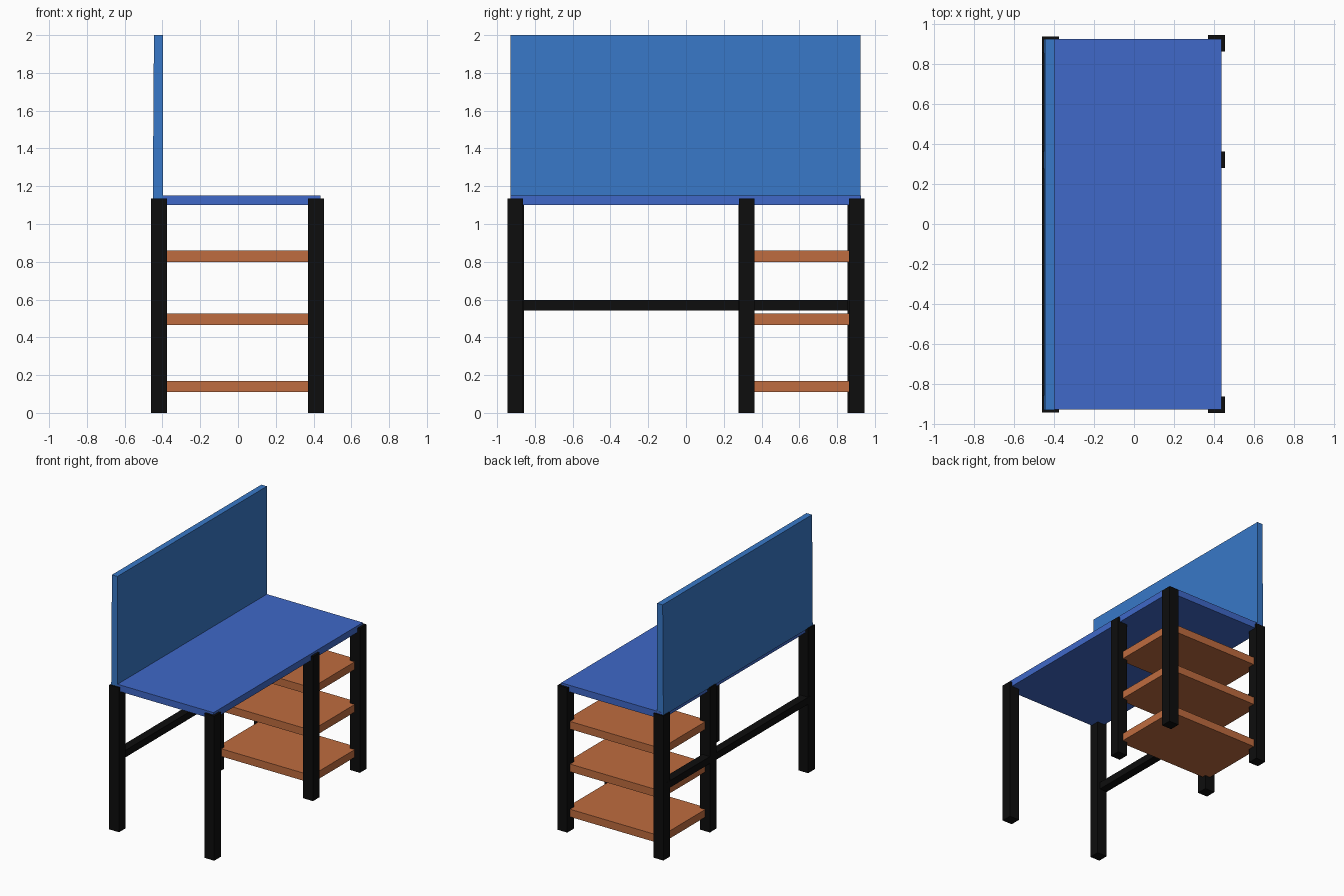
import bpy
import bmesh

if "Cube" in bpy.data.objects:
    bpy.data.objects.remove(bpy.data.objects["Cube"])


def material(name, color):
    m = bpy.data.materials.new(name)
    m.diffuse_color = (*color, 1)
    m.use_nodes = True
    m.node_tree.nodes["Principled BSDF"].inputs["Base Color"].default_value = m.diffuse_color
    return m


BLACK = material("black_metal", (0.004, 0.004, 0.004))
BOARD = material("board_blue", (0.04, 0.19, 0.58))
TOP = material("top_blue", (0.05, 0.14, 0.58))
WOOD = material("orange_wood", (0.52, 0.15, 0.05))


def box(name, x, y, z, mat):
    """Axis-aligned box from (min, max) ranges."""
    bm = bmesh.new()
    bmesh.ops.create_cube(bm, size=1)
    for v in bm.verts:
        v.co = [r[0] + (c + 0.5) * (r[1] - r[0]) for c, r in zip(v.co, (x, y, z))]
    mesh = bpy.data.meshes.new(name)
    bm.to_mesh(mesh)
    bm.free()
    mesh.materials.append(mat)
    obj = bpy.data.objects.new(name, mesh)
    bpy.context.collection.objects.link(obj)
    return obj


# Six square legs: a row of three on each long side
LEG_H = 1.135
for side, x, ys in (("left", -0.418, (-0.9, 0.32, 0.897)),
                    ("right", 0.413, (-0.904, 0.322, 0.904))):
    for pos, y in zip(("front", "middle", "back"), ys):
        box(f"{pos}_{side}_leg", (x - 0.0425, x + 0.0425),
            (y - 0.0415, y + 0.0415), (0, LEG_H), BLACK)

# Long rail between the left legs
box("side_rail", (-0.461, -0.395), (-0.9, 0.9), (0.542, 0.597), BLACK)

# Work surface and upright panel
box("table_top", (-0.44, 0.437), (-0.928, 0.926), (1.10, 1.152), TOP)
panel = box("upright_panel", (-0.451, -0.397), (-0.93, 0.925), (1.13, 2.0), BOARD)
for v in panel.data.vertices:  # back of the panel leans in slightly
    if v.co.z > 1.5 and v.co.x < -0.42:
        v.co.x += 0.006

# Three shelves at the back end
for i, z in enumerate((0.11, 0.465, 0.80)):
    box(f"shelf_{i + 1}", (-0.42, 0.41), (0.33, 0.91), (z, z + 0.06), WOOD)
